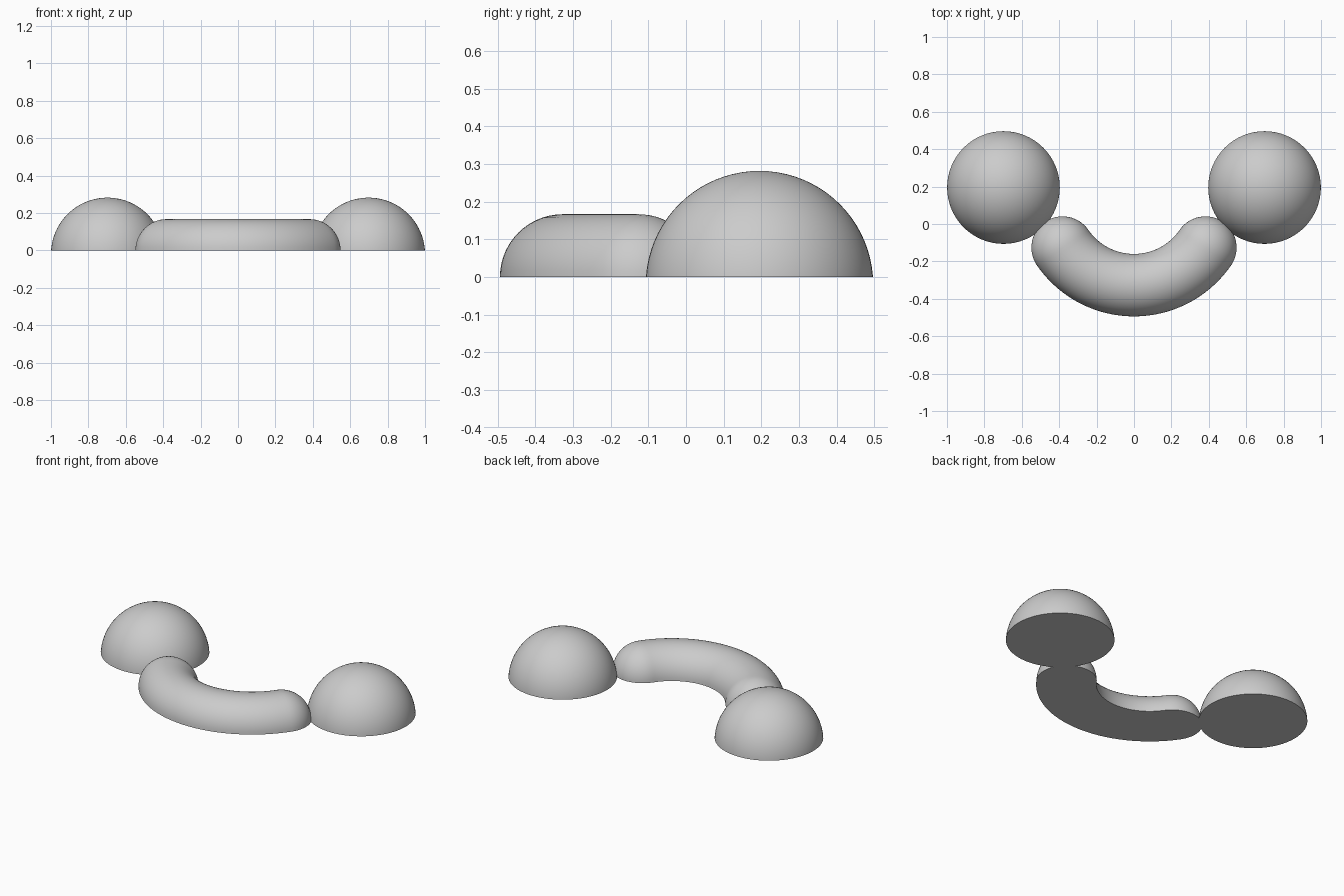
import bpy
import bmesh
from math import sin, cos, pi, radians
from mathutils import Matrix, Vector

cube = bpy.data.objects.get("Cube")
if cube:
    bpy.data.objects.remove(cube, do_unlink=True)

GREY = (0.6, 0.6, 0.6, 1.0)
mat = bpy.data.materials.new("plain grey")
mat.use_nodes = True
mat.diffuse_color = GREY
mat.node_tree.nodes["Principled BSDF"].inputs["Base Color"].default_value = GREY


def finish(bm, name):
    """Turn a bmesh into a smooth object with a sharp bottom rim."""
    bmesh.ops.recalc_face_normals(bm, faces=bm.faces)
    mesh = bpy.data.meshes.new(name)
    bm.to_mesh(mesh)
    bm.free()
    mesh.materials.append(mat)
    obj = bpy.data.objects.new(name, mesh)
    bpy.context.collection.objects.link(obj)
    bpy.ops.object.select_all(action="DESELECT")
    obj.select_set(True)
    bpy.context.view_layer.objects.active = obj
    bpy.ops.object.shade_smooth_by_angle(angle=radians(40))
    return obj


# Domes: spheres sliced flat just above their middle
def dome(name, x):
    bm = bmesh.new()
    bmesh.ops.create_uvsphere(bm, u_segments=64, v_segments=40, radius=0.302,
                              matrix=Matrix.Translation((x, 0.195, -0.02)))
    bmesh.ops.bisect_plane(bm, geom=bm.verts[:] + bm.edges[:] + bm.faces[:],
                           plane_co=(0, 0, 0), plane_no=(0, 0, 1), clear_inner=True)
    bmesh.ops.holes_fill(bm, edges=[e for e in bm.edges if e.is_boundary])
    finish(bm, name)


dome("left_dome", 0.698)
dome("right_dome", -0.698)


# Curved bar: half-round section swept along an arc, with rounded ends
def curved_bar(name, centre, arc_radius, tube, half_angle):
    cap, body, sides = 14, 48, 28
    stations = [(-half_angle, -pi / 2 + pi / 2 * i / cap) for i in range(cap)]
    stations += [(half_angle * (2 * i / body - 1), 0) for i in range(body + 1)]
    stations += [(half_angle, pi / 2 * i / cap) for i in range(1, cap + 1)]
    bm = bmesh.new()
    rings = []
    for angle, tilt in stations:
        outward = Vector((sin(angle), -cos(angle), 0))
        along = Vector((cos(angle), sin(angle), 0))
        middle = centre + outward * arc_radius + along * tube * sin(tilt)
        r = tube * cos(tilt)
        ring = []
        for k in range(sides + 1):
            a = pi * k / sides
            ring.append(bm.verts.new(middle + outward * r * cos(a) + Vector((0, 0, r * sin(a)))))
        rings.append(ring)
    for a, b in zip(rings, rings[1:]):
        for k in range(sides + 1):
            n = (k + 1) % (sides + 1)
            bm.faces.new((a[k], a[n], b[n], b[k]))
    bmesh.ops.remove_doubles(bm, verts=bm.verts, dist=1e-5)
    finish(bm, name)


curved_bar("curved_bar", Vector((0, 0.136, 0)), 0.463, 0.167, radians(55.5))
